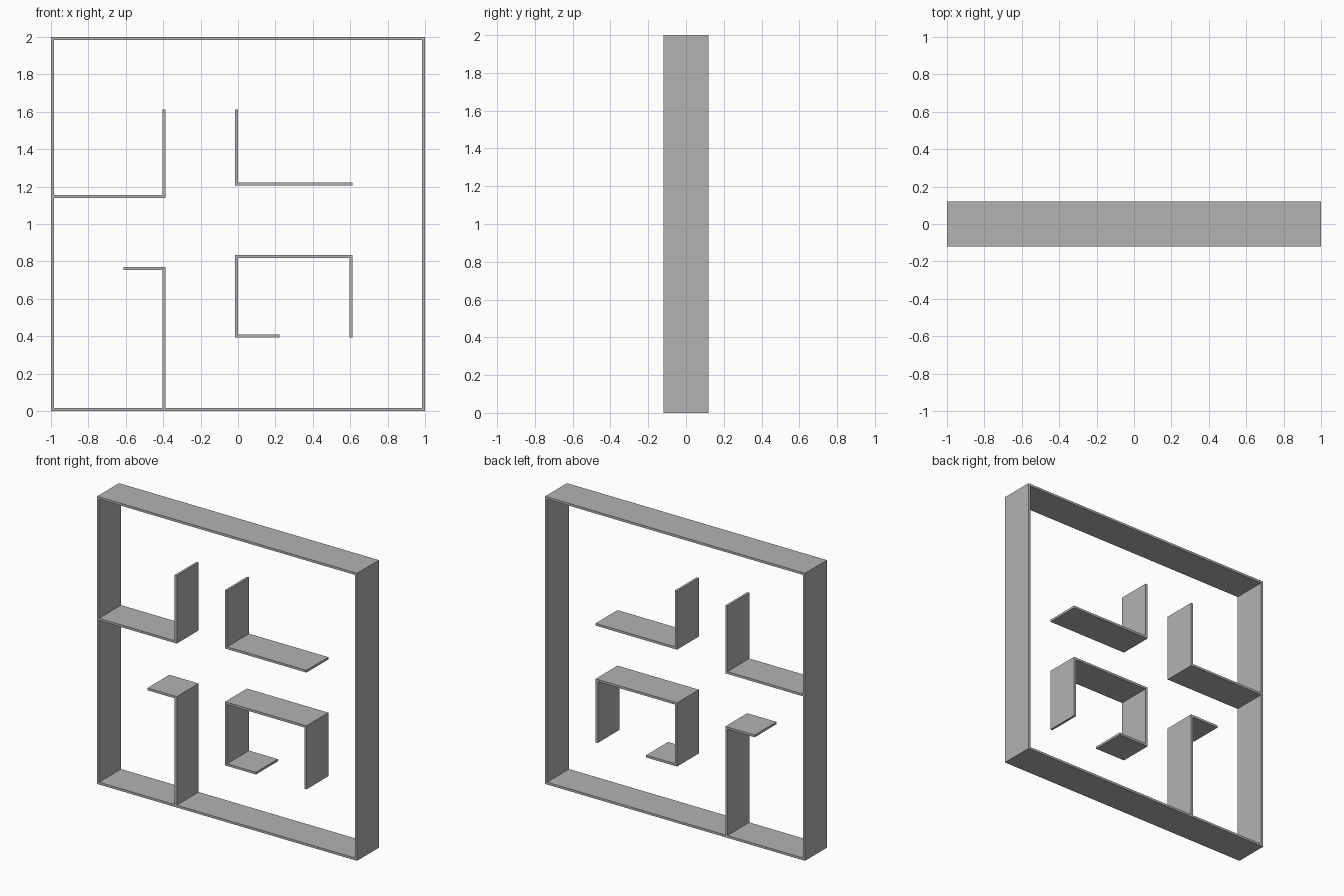
import bpy, bmesh
from mathutils import Vector

if "Cube" in bpy.data.objects:
    bpy.data.objects.remove(bpy.data.objects["Cube"])

DEPTH = 0.24
T = 0.016      # wall thickness
H = T / 2

grey = bpy.data.materials.new("plain grey")
grey.use_nodes = True
colour = (0.45, 0.45, 0.45, 1)
grey.diffuse_color = colour
grey.node_tree.nodes["Principled BSDF"].inputs["Base Color"].default_value = colour


def wall(name, path, closed=False):
    """Thin wall following a right-angled centre line in the xz plane."""
    pts = [Vector(p) for p in path]
    n = len(pts)
    bm = bmesh.new()
    rings = []
    for i, p in enumerate(pts):
        before = (p - pts[i - 1]).normalized() if closed or i > 0 else None
        after = (pts[(i + 1) % n] - p).normalized() if closed or i < n - 1 else None
        # Mitred corner: sum of both segment normals; plain normal at open ends
        side = Vector((0, 0))
        for d in (before, after):
            if d:
                side += Vector((-d.y, d.x)) * H
        ring = []
        for s, y in ((1, -1), (1, 1), (-1, 1), (-1, -1)):
            q = p + side * s
            ring.append(bm.verts.new((q.x, y * DEPTH / 2, q.y)))
        rings.append(ring)
    for i in range(n if closed else n - 1):
        a, b = rings[i], rings[(i + 1) % n]
        for k in range(4):
            m = (k + 1) % 4
            bm.faces.new((a[k], a[m], b[m], b[k]))
    if not closed:
        bm.faces.new(rings[0])
        bm.faces.new(rings[-1])
    bmesh.ops.recalc_face_normals(bm, faces=bm.faces)
    mesh = bpy.data.meshes.new(name)
    bm.to_mesh(mesh)
    bm.free()
    mesh.materials.append(grey)
    bpy.context.collection.objects.link(bpy.data.objects.new(name, mesh))


# Square outer frame
E = 1 - H
wall("outer_frame", [(-E, H), (E, H), (E, 2 - H), (-E, 2 - H)], closed=True)

# Inner partitions
LEFT, MID, RIGHT = -0.395, -0.007, 0.603
wall("upper_side_shelf", [(-1 + T, 1.148), (LEFT, 1.148), (LEFT, 1.613)])
wall("upper_corner_shelf", [(MID, 1.613), (MID, 1.213), (RIGHT + H, 1.213)])
wall("lower_side_divider", [(LEFT, T), (LEFT, 0.763), (-0.612, 0.763)])
wall("lower_open_box", [(0.222, 0.4), (MID, 0.4), (MID, 0.827),
                        (RIGHT, 0.827), (RIGHT, 0.393)])
